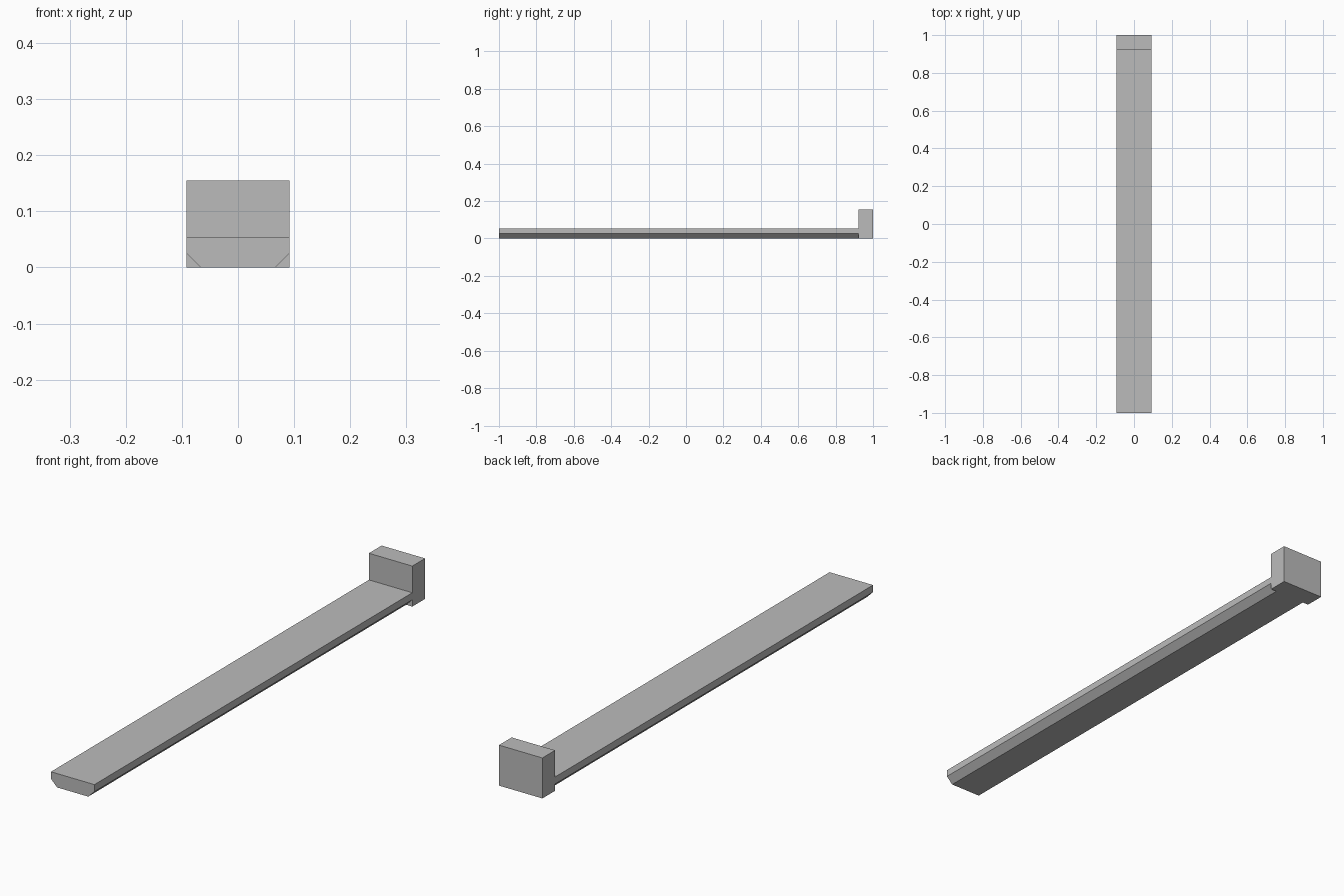
import bpy
import bmesh

cube = bpy.data.objects.get("Cube")
if cube:
    bpy.data.objects.remove(cube, do_unlink=True)

HALF_W = 0.092
BACK, BLOCK_FRONT, FRONT = 1.0, 0.923, -1.0

grey = bpy.data.materials.new("plain grey")
grey.use_nodes = True
colour = (0.5, 0.5, 0.5, 1)
grey.diffuse_color = colour
grey.node_tree.nodes["Principled BSDF"].inputs["Base Color"].default_value = colour


def extrude_profile(name, half_profile, y0, y1):
    """Mirror a right-hand (x, z) outline and sweep it from y0 to y1."""
    outline = half_profile + [(-x, z) for x, z in reversed(half_profile)]
    bm = bmesh.new()
    face = bm.faces.new([bm.verts.new((x, y0, z)) for x, z in outline])
    swept = bmesh.ops.extrude_face_region(bm, geom=[face])
    verts = [g for g in swept["geom"] if isinstance(g, bmesh.types.BMVert)]
    bmesh.ops.translate(bm, verts=verts, vec=(0, y1 - y0, 0))
    bmesh.ops.recalc_face_normals(bm, faces=bm.faces)
    mesh = bpy.data.meshes.new(name)
    bm.to_mesh(mesh)
    bm.free()
    mesh.materials.append(grey)
    obj = bpy.data.objects.new(name, mesh)
    bpy.context.collection.objects.link(obj)
    return obj


# Long plank with chamfered lower edges
extrude_profile("plank", [(0.066, 0), (HALF_W, 0.026), (HALF_W, 0.053)],
                FRONT, BLOCK_FRONT)

# Upright end block
extrude_profile("end_block", [(HALF_W, 0), (HALF_W, 0.155)], BLOCK_FRONT, BACK)
